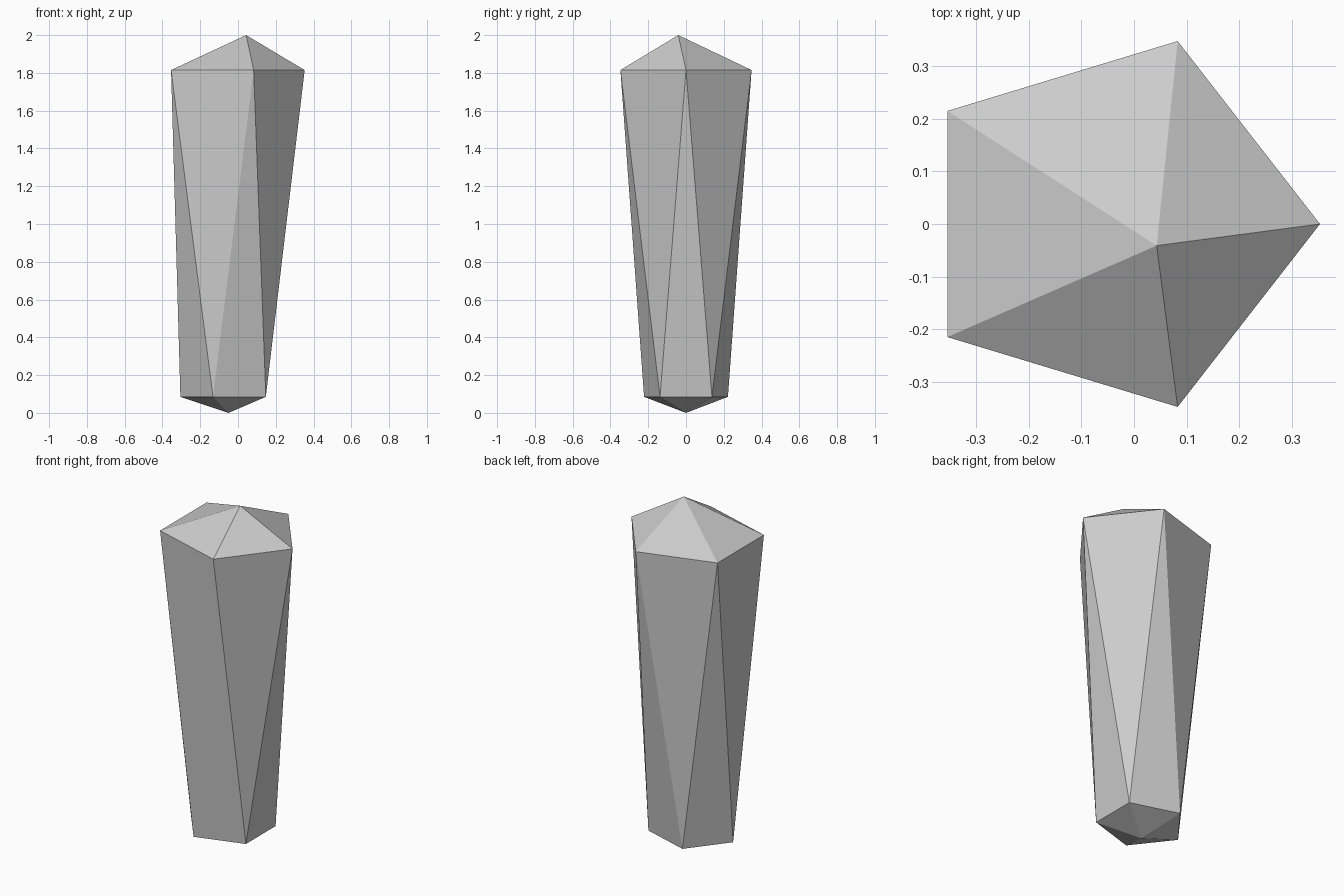
import bpy, bmesh
from math import cos, sin, pi

if "Cube" in bpy.data.objects:
    bpy.data.objects.remove(bpy.data.objects["Cube"])

SIDES = 5
bm = bmesh.new()


def ring(cx, rx, ry, z, turn):
    return [bm.verts.new((cx + rx * cos(turn + 2 * pi * i / SIDES),
                          ry * sin(turn + 2 * pi * i / SIDES), z))
            for i in range(SIDES)]


# Wide upper ring, narrow lower ring turned by half a step, and two tips
upper = ring(-0.038, 0.391, 0.365, 1.815, 0)
lower = ring(-0.055, 0.25, 0.2335, 0.085, pi / SIDES)
top_tip = bm.verts.new((0.043, -0.041, 2.0))
bottom_tip = bm.verts.new((-0.05, 0, 0))

# Triangular facets: cap, alternating sides, point
for i in range(SIDES):
    j = (i + 1) % SIDES
    bm.faces.new((upper[i], upper[j], top_tip))
    bm.faces.new((upper[i], lower[i], upper[j]))
    bm.faces.new((lower[i], lower[j], upper[j]))
    bm.faces.new((lower[j], lower[i], bottom_tip))
bmesh.ops.recalc_face_normals(bm, faces=bm.faces)

# Crystal shard
mesh = bpy.data.meshes.new("crystal_shard")
bm.to_mesh(mesh)
bm.free()
bpy.context.collection.objects.link(bpy.data.objects.new("crystal_shard", mesh))
